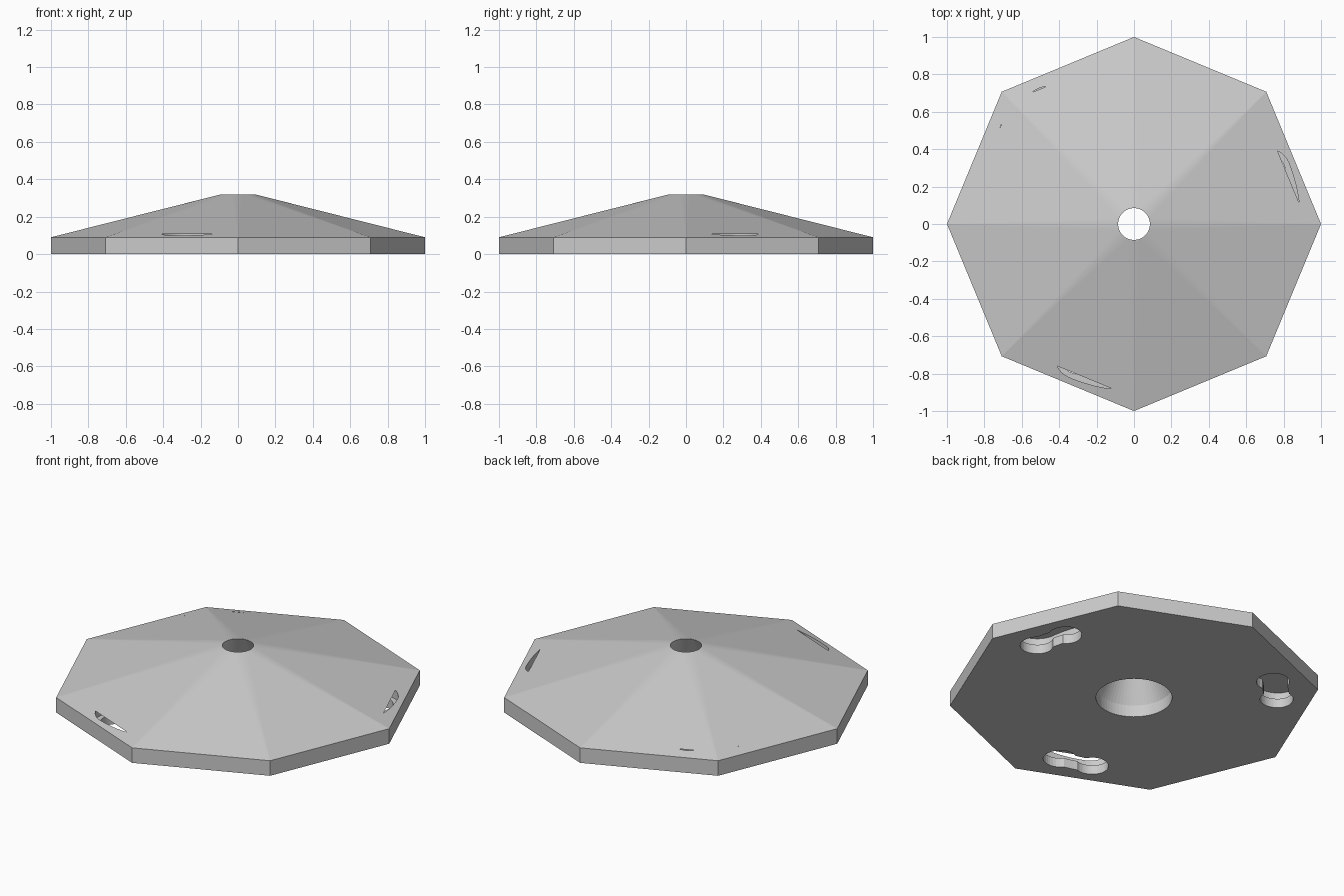
import bpy, bmesh, math
from math import cos, sin, pi, radians

cube = bpy.data.objects.get("Cube")
if cube:
    bpy.data.objects.remove(cube, do_unlink=True)

SEGS = 64


def ring(radius, z, count):
    return [(radius * cos(2 * pi * i / count), radius * sin(2 * pi * i / count), z)
            for i in range(count)]


def loft(bm, rings):
    """Skin a stack of equal rings and cap both ends."""
    loops = [[bm.verts.new(p) for p in r] for r in rings]
    n = len(loops[0])
    for low, high in zip(loops, loops[1:]):
        for i in range(n):
            j = (i + 1) % n
            bm.faces.new((low[i], low[j], high[j], high[i]))
    bm.faces.new(loops[0][::-1])
    bm.faces.new(loops[-1])


def make_object(name, bm):
    bmesh.ops.recalc_face_normals(bm, faces=bm.faces)
    mesh = bpy.data.meshes.new(name)
    bm.to_mesh(mesh)
    bm.free()
    obj = bpy.data.objects.new(name, mesh)
    bpy.context.collection.objects.link(obj)
    return obj


def slot_outline(angle, lobe, waist, z, path=0.772, spread=0.095, steps=32):
    """Two round lobes joined by a band, bent along an arc around the centre."""
    half = spread + lobe
    outer, inner = [], []
    for i in range(steps + 1):
        s = half * cos(pi * i / steps)
        d = abs(s) - spread
        h = math.sqrt(max(lobe * lobe - d * d, 0)) if abs(d) < lobe else 0
        if abs(s) < spread:
            h = max(h, waist)
        a = angle + s / path
        outer.append(((path + h) * cos(a), (path + h) * sin(a), z))
        inner.append(((path - h) * cos(a), (path - h) * sin(a), z))
    return outer + inner[-2:0:-1]


# Octagonal base rising to a small round top
bm = bmesh.new()
for p in ring(1, 0, 8) + ring(1, 0.09, 8) + ring(0.089, 0.32, SEGS):
    bm.verts.new(p)
bmesh.ops.convex_hull(bm, input=bm.verts)
bmesh.ops.dissolve_limit(bm, angle_limit=radians(0.1), verts=bm.verts, edges=bm.edges)
cover = make_object("octagonal_cover", bm)

# Centre hole with a tapered throat, plus the narrow slot mouths
mouths = bmesh.new()
loft(mouths, [ring(r, z, SEGS) for r, z in
              ((0.206, -0.1), (0.206, 0.07), (0.085, 0.32), (0.085, 0.4))])
# Wider chambers hidden above the mouths
chambers = bmesh.new()
for k in range(3):
    a = radians(14.2 + 120 * k)
    loft(mouths, [slot_outline(a, 0.09, 0.068, z) for z in (-0.1, 0.08)])
    loft(chambers, [slot_outline(a, 0.118, 0.118, z) for z in (0.055, 0.108)])

cutters = [make_object("chamber_cutter", chambers), make_object("mouth_cutter", mouths)]
for cutter in cutters:
    cutter.hide_render = True
    mod = cover.modifiers.new(cutter.name, 'BOOLEAN')
    mod.operation = 'DIFFERENCE'
    mod.solver = 'EXACT'
    mod.object = cutter

# Bake the cuts and drop the cutters
bpy.context.view_layer.update()
graph = bpy.context.evaluated_depsgraph_get()
mesh = bpy.data.meshes.new_from_object(cover.evaluated_get(graph))
cover.modifiers.clear()
cover.data = mesh
for cutter in cutters:
    bpy.data.objects.remove(cutter, do_unlink=True)

# Plain grey finish
grey = bpy.data.materials.new("light_grey")
grey.use_nodes = True
colour = (0.6, 0.6, 0.6, 1)
grey.diffuse_color = colour
grey.node_tree.nodes["Principled BSDF"].inputs["Base Color"].default_value = colour
mesh.materials.clear()
mesh.materials.append(grey)
for poly in mesh.polygons:
    poly.material_index = 0
    poly.use_smooth = False
